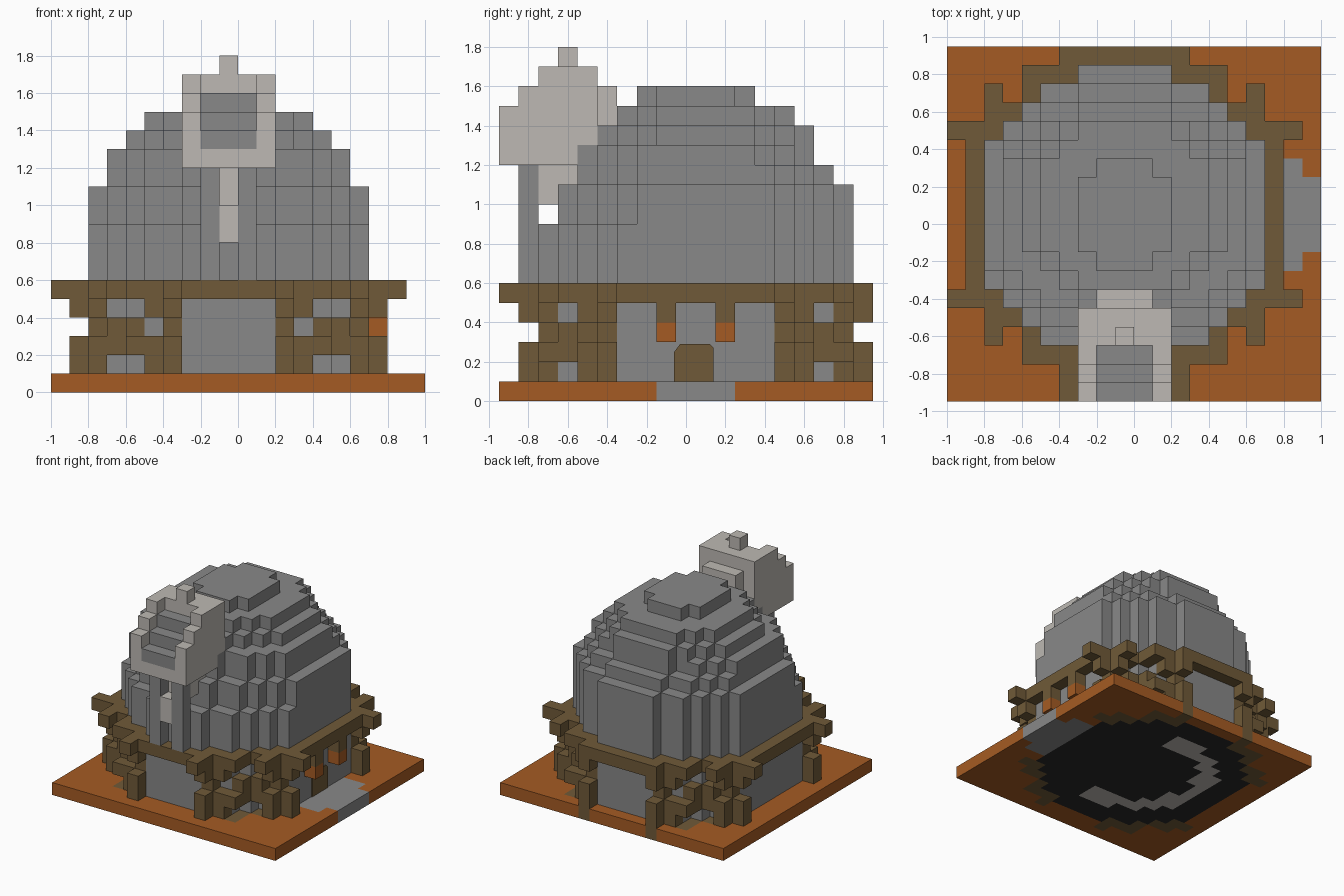
import bpy, bmesh, math

if "Cube" in bpy.data.objects:
    bpy.data.objects.remove(bpy.data.objects["Cube"], do_unlink=True)

S = 0.1  # block size


def make_mat(name, rgb):
    m = bpy.data.materials.new(name)
    m.use_nodes = True
    m.diffuse_color = (*rgb, 1)
    m.node_tree.nodes["Principled BSDF"].inputs["Base Color"].default_value = (*rgb, 1)
    return m


STONE = make_mat("grey stone", (0.246, 0.246, 0.246))
WOOD = make_mat("brown wood", (0.162, 0.102, 0.04))
EARTH = make_mat("orange earth", (0.376, 0.105, 0.017))
BONE = make_mat("pale stone", (0.509, 0.485, 0.451))
DARK = make_mat("dark floor", (0.02, 0.02, 0.02))


def finish(name, bm, mats):
    me = bpy.data.meshes.new(name)
    bm.to_mesh(me)
    bm.free()
    for m in mats:
        me.materials.append(m)
    ob = bpy.data.objects.new(name, me)
    bpy.context.collection.objects.link(ob)
    return ob


def blocks(name, cells):
    """Skin a dict of block cell -> material, then merge flat areas."""
    mats = list(dict.fromkeys(cells.values()))
    bm = bmesh.new()
    cache = {}

    def vert(p):
        if p not in cache:
            x, y, z = p
            cache[p] = bm.verts.new((x * S - S, y * S - S / 2, z * S))
        return cache[p]

    for c, mat in cells.items():
        for a in range(3):
            for s in (0, 1):
                n = list(c)
                n[a] += 2 * s - 1
                if tuple(n) in cells:
                    continue
                quad = []
                for du, dv in ((0, 0), (1, 0), (1, 1), (0, 1)):
                    p = list(c)
                    p[a] += s
                    p[(a + 1) % 3] += du
                    p[(a + 2) % 3] += dv
                    quad.append(vert(tuple(p)))
                f = bm.faces.new(quad if s else quad[::-1])
                f.material_index = mats.index(mat)
    bmesh.ops.dissolve_limit(bm, angle_limit=0.01, verts=bm.verts, edges=bm.edges,
                             delimit={'MATERIAL', 'NORMAL'})
    return finish(name, bm, mats)


def box(xs, ys, zs, mat):
    return {(x, y, z): mat for x in range(*xs) for y in range(*ys) for z in range(*zs)}


def oval(y0, y1, rx):
    """Plan cells of an oval layer between y0 and y1."""
    yc, b, a = (y0 + y1) / 2, (y1 - y0) / 2 - 0.01, rx + 0.04
    return [(i, j) for i in range(-9, 10) for j in range(-9, 10)
            if (i * S / a) ** 2 + ((j * S - yc) / b) ** 2 <= 1]


def mirrored(plan):
    """Repeat corner cells in all four quadrants."""
    return {(sx * i, jj) for i, j in plan for sx in (1, -1) for jj in (j, 1 - j)}


FLOOR = oval(-0.75, 0.85, 0.75)

# Timber frame: alternating log courses at the four corners
post = [(3, 9), (3, 8), (4, 8), (7, 6), (7, 5), (8, 5)]
logs = [(3, 9), (3, 8), (4, 8), (5, 8), (5, 7), (6, 6), (7, 6), (7, 5), (8, 5)]
tie = [(3, 8), (5, 7), (6, 6), (7, 5)]
rim = [(i, 9) for i in range(4)] + [(i, 8) for i in (3, 4, 5)]
rim += [(5, 7), (7, 7), (6, 6), (7, 6), (7, 5), (8, 5), (9, 5)]
rim += [(8, j) for j in range(1, 5)]
frame = {}
for z, plan in enumerate((post, logs, tie, post, rim), start=1):
    for i, j in mirrored(plan):
        frame[i, j, z] = WOOD
for i in (-3, 3):
    frame[i, -9, 5] = WOOD
for j in (-1, 2):
    frame[8, j, 4] = WOOD
blocks("timber_frame", frame)

# Lamps either side of the door
for side, j in (("right", -1), ("left", 2)):
    blocks("door_lamp_" + side, {(8, j, 3): EARTH})

# Ground slab with path, post footings and inlaid floor
ground = box((-9, 11), (-9, 10), (0, 1), EARTH)
for x in (8, 9, 10):
    reach = 2 if x == 10 else 3
    for j in range(1 - reach, reach + 1):
        ground[x, j, 0] = STONE
for i, j in mirrored(logs):
    ground[i, j, 0] = WOOD
for i, j in FLOOR:
    r = math.hypot(i * S, j * S - 0.05)
    ground[i, j, 0] = BONE if 0.42 < r < 0.56 and i < 2 else DARK
blocks("ground_slab", ground)

# Round wall
blocks("wall", {(i, j, z): STONE for i, j in FLOOR for z in range(1, 6)})

# Stepped dome: first course, last course, front, back, half width
dome = {}
for z0, z1, y0, y1, rx in ((6, 8, -0.75, 0.85, 0.75), (9, 10, -0.65, 0.85, 0.75),
                           (11, 11, -0.55, 0.75, 0.65), (12, 12, -0.55, 0.65, 0.65),
                           (13, 13, -0.45, 0.65, 0.55), (14, 14, -0.35, 0.55, 0.45),
                           (15, 15, -0.25, 0.35, 0.25)):
    for z in range(z0, z1 + 1):
        for i, j in oval(y0, y1, rx):
            dome[i, j, z] = STONE
blocks("dome", dome)

# Columns under the head, with a pale strip between them
for side, i in (("right", -1), ("left", 1)):
    blocks("head_column_" + side, box((i, i + 1), (-8, -7), (6, 12), STONE))
strip = box((0, 1), (-8, -7), (8, 10), BONE)
strip.update(box((-1, 2), (-7, -5), (10, 12), BONE))
blocks("neck", strip)

# Carved head: pale cheeks and brow around a grey stepped face
head = {}
for z, front, back in ((12, -9, -4), (13, -9, -4), (14, -9, -4), (15, -8, -4), (16, -7, -5)):
    for i in range(-2, 3):
        inner = abs(i) < 2
        start = z - 22 if inner and z > 12 else front
        end = back if inner or z > 15 else back - 1
        for j in range(max(start, front), end + 1):
            head[i, j, z] = STONE if inner and 12 < z < 16 and j < -6 else BONE
head[0, -6, 17] = BONE
blocks("head", head)

# Arched door plate on the wall
bm = bmesh.new()
arch = [(-0.06, 0.1), (0.14, 0.1), (0.14, 0.27), (0.12, 0.29), (-0.03, 0.29), (-0.06, 0.25)]
face = bm.faces.new([bm.verts.new((0.7, y, z)) for y, z in arch])
ext = bmesh.ops.extrude_face_region(bm, geom=[face])
for v in ext["geom"]:
    if isinstance(v, bmesh.types.BMVert):
        v.co.x += 0.008
bmesh.ops.recalc_face_normals(bm, faces=bm.faces)
finish("door", bm, [WOOD])
